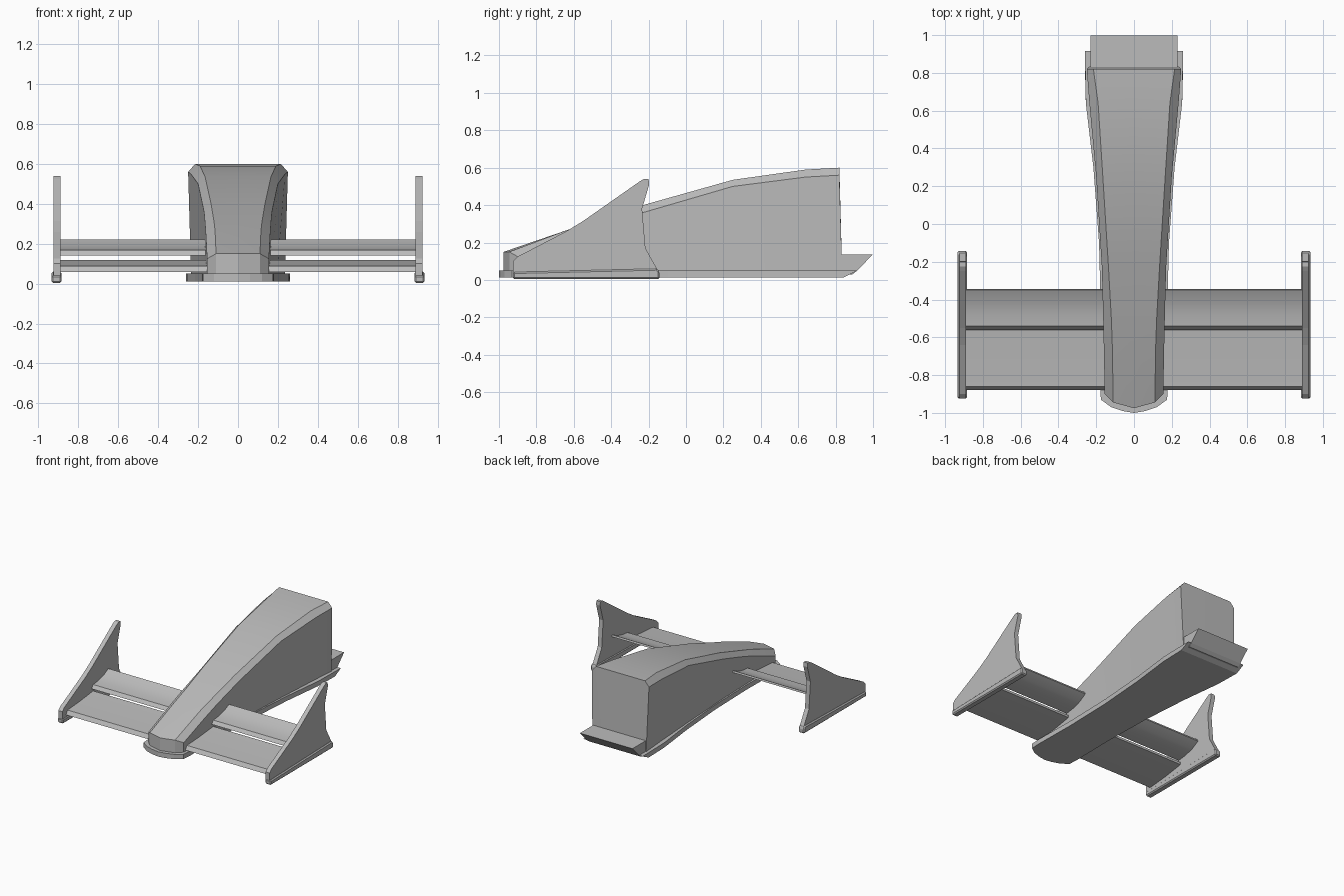
import bpy, bmesh, math

cube = bpy.data.objects.get("Cube")
if cube:
    bpy.data.objects.remove(cube, do_unlink=True)

grey = bpy.data.materials.new("plain grey")
grey.use_nodes = True
grey.diffuse_color = (0.5, 0.5, 0.5, 1)
grey.node_tree.nodes["Principled BSDF"].inputs["Base Color"].default_value = (0.5, 0.5, 0.5, 1)


def finish(name, bm, smooth=False):
    """Turn a bmesh into a named grey object."""
    bmesh.ops.recalc_face_normals(bm, faces=bm.faces)
    mesh = bpy.data.meshes.new(name)
    bm.to_mesh(mesh)
    bm.free()
    mesh.materials.append(grey)
    obj = bpy.data.objects.new(name, mesh)
    bpy.context.collection.objects.link(obj)
    if smooth:
        bpy.ops.object.select_all(action="DESELECT")
        obj.select_set(True)
        bpy.context.view_layer.objects.active = obj
        bpy.ops.object.shade_smooth_by_angle(angle=math.radians(25))
    return obj


def bridge(bm, a, b):
    """Join two equal closed rings of vertices with quads."""
    for i in range(len(a)):
        j = (i + 1) % len(a)
        bm.faces.new((a[i], a[j], b[j], b[i]))


def prism(name, profile, x0, x1, smooth=False):
    """Extrude a (y, z) profile across x."""
    bm = bmesh.new()
    a, b = [[bm.verts.new((x, y, z)) for y, z in profile] for x in (x0, x1)]
    bridge(bm, a, b)
    bm.faces.new(a)
    bm.faces.new(b)
    return finish(name, bm, smooth)


# Nose body: y, top half width, shoulder half width, base half width, top z, shoulder z
stations = [
    (-0.90, 0.11, 0.155, 0.155, 0.15, 0.125),
    (-0.64, 0.115, 0.16, 0.16, 0.265, 0.225),
    (-0.50, 0.12, 0.163, 0.163, 0.31, 0.275),
    (-0.23, 0.135, 0.17, 0.17, 0.40, 0.36),
    (0.25, 0.165, 0.20, 0.195, 0.535, 0.50),
    (0.64, 0.19, 0.236, 0.22, 0.59, 0.55),
    (0.82, 0.215, 0.25, 0.235, 0.60, 0.56),
]
bm = bmesh.new()
rings = []
for k, (y, top, side, base, zt, zs) in enumerate(stations):
    bow = 1 if k == 0 else 0
    lean = 0.015 if k == len(stations) - 1 else 0
    mid, near = y - 0.075 * bow, y - 0.045 * bow
    half = [(top, near + lean, 0.04), (base, y + lean, 0.04),
            (side, y, zs), (top, near, zt)]
    ring = [(0, mid + lean, 0.04)] + half + [(0, mid, zt)]
    ring += [(-x, v, z) for x, v, z in reversed(half)]
    rings.append([bm.verts.new(p) for p in ring])
for a, b in zip(rings, rings[1:]):
    bridge(bm, a, b)
for r in (rings[0], rings[-1]):
    for ids in ((0, 1, 4, 5), (1, 2, 3, 4), (0, 5, 6, 9), (9, 6, 7, 8)):
        bm.faces.new([r[i] for i in ids])
finish("nose_body", bm, True)

# Floor plate with a rounded front and a sloped rear edge
outline = [(0.06, -0.99), (0.12, -0.97), (0.175, -0.93), (0.18, -0.86),
           (0.175, -0.5), (0.185, -0.1), (0.215, 0.3), (0.255, 0.64), (0.26, 0.915)]
outline = [(0, -1.0)] + outline + [(-x, y) for x, y in reversed(outline)]
bm = bmesh.new()
upper = [bm.verts.new((x, y, 0.05)) for x, y in outline]
lower = [bm.verts.new((x, min(y, 0.84), 0.012)) for x, y in outline]
bridge(bm, upper, lower)
bm.faces.new(upper)
bm.faces.new(lower)
finish("floor_plate", bm)

# Rear lip sweeping up behind the body
prism("rear_lip", [(0.80, 0.03), (0.89, 0.03), (0.915, 0.05), (0.998, 0.135),
                   (0.80, 0.135)], -0.23, 0.23)

# Wing elements and end plates on both sides
lower_wing = [(-0.88, 0.058), (-0.86, 0.088), (-0.70, 0.10), (-0.54, 0.118),
              (-0.54, 0.10), (-0.70, 0.075)]
upper_wing = [(-0.56, 0.142), (-0.54, 0.168), (-0.48, 0.174), (-0.41, 0.192),
              (-0.35, 0.222), (-0.345, 0.208), (-0.41, 0.172), (-0.48, 0.152)]
end_plate = [(-0.925, 0.04), (-0.925, 0.10), (-0.90, 0.125), (-0.64, 0.26), (-0.55, 0.315),
             (-0.25, 0.525), (-0.225, 0.54), (-0.20, 0.54), (-0.197, 0.51),
             (-0.235, 0.38), (-0.217, 0.17), (-0.15, 0.05)]
foot = [(-0.925, 0.004), (-0.925, 0.042), (-0.155, 0.06), (-0.142, 0.045), (-0.142, 0.004)]

for label, s in (("left", 1), ("right", -1)):
    prism(label + "_lower_wing", lower_wing, s * 0.13, s * 0.895, True)
    prism(label + "_upper_wing", upper_wing, s * 0.13, s * 0.895, True)
    prism(label + "_end_plate", end_plate, s * 0.89, s * 0.925)
    rail = prism(label + "_end_plate_foot", foot, s * 0.884, s * 0.935)
    bevel = rail.modifiers.new("chamfer", "BEVEL")
    bevel.width = 0.008
    bevel.segments = 1
